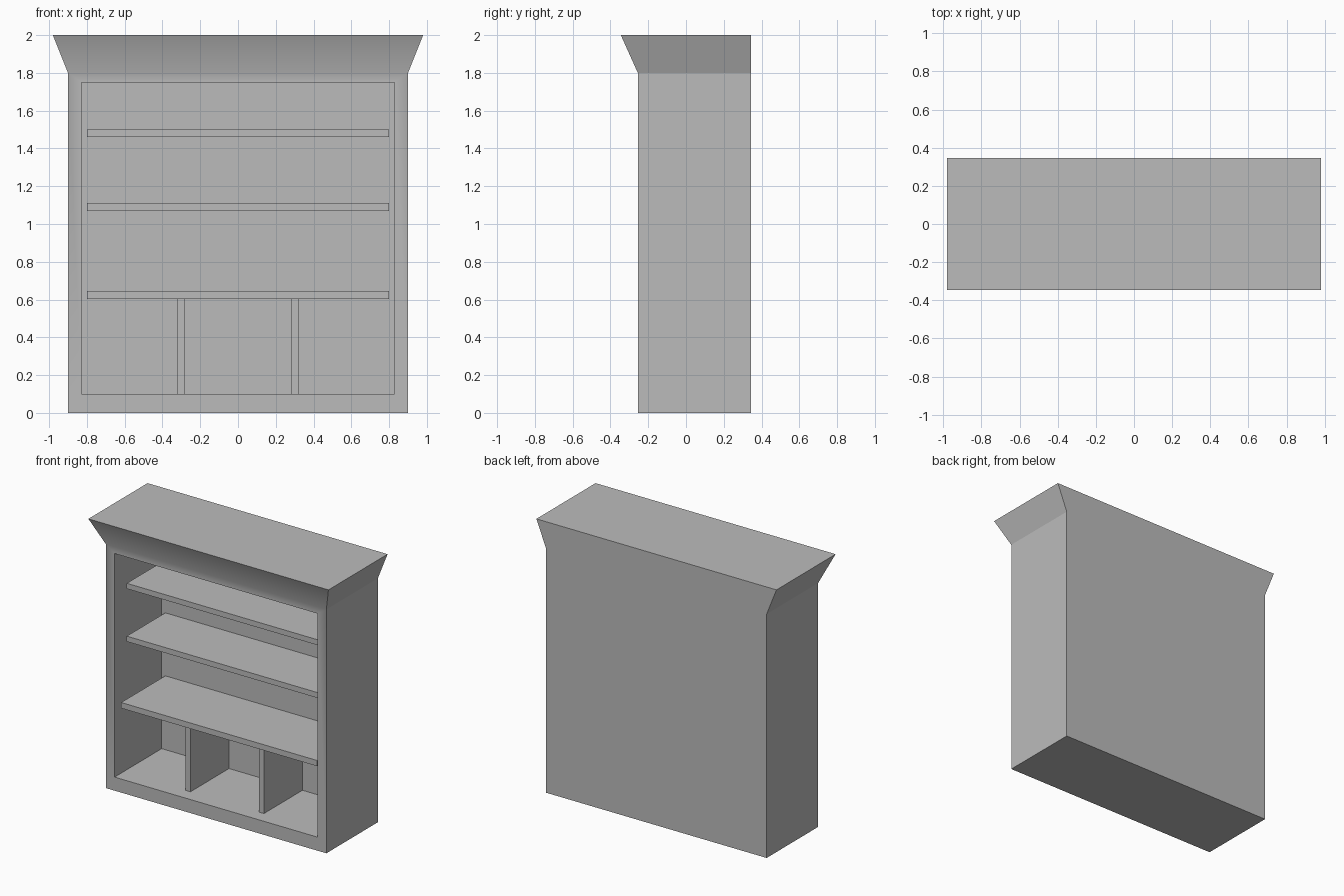
import bpy
import bmesh
from mathutils import Vector

cube = bpy.data.objects.get("Cube")
if cube:
    bpy.data.objects.remove(cube, do_unlink=True)

# Single plain grey finish
grey = bpy.data.materials.new("plain_grey")
grey.use_nodes = True
colour = (0.5, 0.5, 0.5, 1)
grey.diffuse_color = colour
grey.node_tree.nodes["Principled BSDF"].inputs["Base Color"].default_value = colour

FRONT, BACK, INNER_BACK = -0.255, 0.345, 0.295
HALF_W, BODY_TOP = 0.9, 1.8
OPEN_W, OPEN_BOTTOM, OPEN_TOP = 0.8, 0.1, 1.75


def box_mesh(x0, x1, y0, y1, z0, z1):
    bm = bmesh.new()
    bmesh.ops.create_cube(bm, size=1)
    bmesh.ops.scale(bm, vec=(x1 - x0, y1 - y0, z1 - z0), verts=bm.verts)
    bmesh.ops.translate(bm, vec=((x0 + x1) / 2, (y0 + y1) / 2, (z0 + z1) / 2), verts=bm.verts)
    bm.normal_update()
    return bm


def finish(bm, name):
    mesh = bpy.data.meshes.new(name)
    bm.to_mesh(mesh)
    bm.free()
    mesh.materials.append(grey)
    obj = bpy.data.objects.new(name, mesh)
    bpy.context.collection.objects.link(obj)
    return obj


def facing(bm, direction):
    return max(bm.faces, key=lambda f: f.normal.dot(Vector(direction)))


# Cabinet body with a flared crown and a hollow front
bm = box_mesh(-HALF_W, HALF_W, FRONT, BACK, 0, BODY_TOP)
front = facing(bm, (0, -1, 0))
top = facing(bm, (0, 0, 1))

# Crown flares out at the sides and front, flush at the back
crown = bmesh.ops.extrude_discrete_faces(bm, faces=[top])["faces"][0]
for v in crown.verts:
    v.co.z = 2
    v.co.x *= 0.98 / HALF_W
    if v.co.y < 0:
        v.co.y = -0.345

# Front frame and recess
bmesh.ops.inset_region(bm, faces=[front], thickness=HALF_W - OPEN_W)
for v in front.verts:
    v.co.z = OPEN_TOP if v.co.z > 1 else OPEN_BOTTOM
recess = bmesh.ops.extrude_discrete_faces(bm, faces=[front])["faces"][0]
for v in recess.verts:
    v.co.y = INNER_BACK
bm.normal_update()

# Soft shading between the frame and the crown front
for f in bm.faces:
    f.smooth = f.normal.y < -0.8 and f is not recess
finish(bm, "cabinet_body")

# Shelves: underside, upper side, front edge
shelves = {
    "lower_shelf": (0.603, 0.645, -0.22),
    "middle_shelf": (1.07, 1.11, -0.155),
    "upper_shelf": (1.46, 1.50, -0.155),
}
for name, (z0, z1, y0) in shelves.items():
    finish(box_mesh(-OPEN_W, OPEN_W, y0, INNER_BACK, z0, z1), name)

# Upright dividers of the lower compartment
for side, x in (("right", -0.3), ("left", 0.3)):
    finish(box_mesh(x - 0.02, x + 0.02, -0.155, INNER_BACK, OPEN_BOTTOM, 0.603), side + "_divider")
